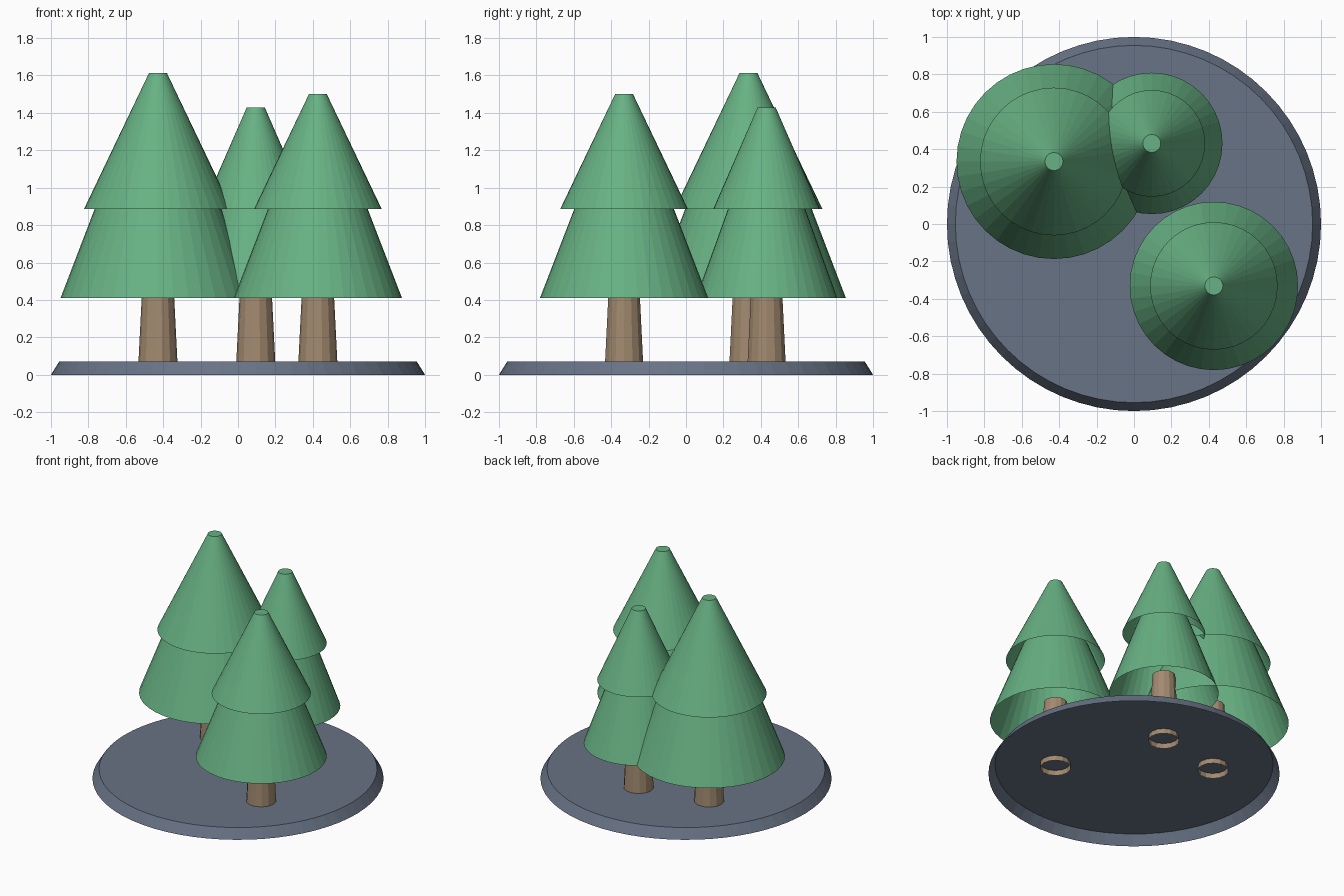
import bpy, bmesh, math

if "Cube" in bpy.data.objects:
    bpy.data.objects.remove(bpy.data.objects["Cube"])


def material(name, rgb):
    # sRGB 0-255 to linear
    lin = [((c / 255 + 0.055) / 1.055) ** 2.4 for c in rgb]
    m = bpy.data.materials.new(name)
    m.diffuse_color = (*lin, 1)
    m.use_nodes = True
    m.node_tree.nodes["Principled BSDF"].inputs["Base Color"].default_value = m.diffuse_color
    return m


SLATE = material("slate", (104, 115, 133))
BARK = material("bark", (162, 138, 112))
LEAF = material("leaf_green", (103, 177, 131))


def open_frustum(name, x, y, z0, r0, z1, r1, sides, mat):
    """Tapered tube with a cap on top and an open bottom."""
    bm = bmesh.new()
    rings = []
    for r, z in ((r0, z0), (r1, z1)):
        rings.append([bm.verts.new((x + r * math.cos(math.tau * i / sides),
                                    y + r * math.sin(math.tau * i / sides), z))
                      for i in range(sides)])
    low, high = rings
    for i in range(sides):
        j = (i + 1) % sides
        bm.faces.new((low[i], low[j], high[j], high[i]))
    bm.faces.new(high)
    mesh = bpy.data.meshes.new(name)
    bm.to_mesh(mesh)
    bm.free()
    mesh.materials.append(mat)
    obj = bpy.data.objects.new(name, mesh)
    bpy.context.collection.objects.link(obj)
    return obj


# Round ground plate
open_frustum("ground_plate", 0, 0, 0, 1.0, 0.072, 0.955, 64, SLATE)

# Trees: x, y, lower rim radius, lower radius at z=0.89, upper rim radius, top
trees = {
    "large": (-0.428, 0.334, 0.521, 0.337, 0.395, 1.613),
    "medium": (0.427, -0.331, 0.450, 0.265, 0.341, 1.50),
    "small": (0.095, 0.431, 0.378, 0.205, 0.285, 1.43),
}
for size, (x, y, r_low, r_mid, r_up, top) in trees.items():
    open_frustum(size + "_tree_trunk", x, y, 0.033, 0.106, 0.55, 0.08, 14, BARK)
    # Lower tier runs a little way up inside the upper tier
    z_end = 0.98
    r_end = r_low + (r_mid - r_low) * (z_end - 0.41) / 0.48
    open_frustum(size + "_tree_lower_tier", x, y, 0.41, r_low, z_end, r_end, 40, LEAF)
    open_frustum(size + "_tree_upper_tier", x, y, 0.887, r_up, top, 0.048, 40, LEAF)
